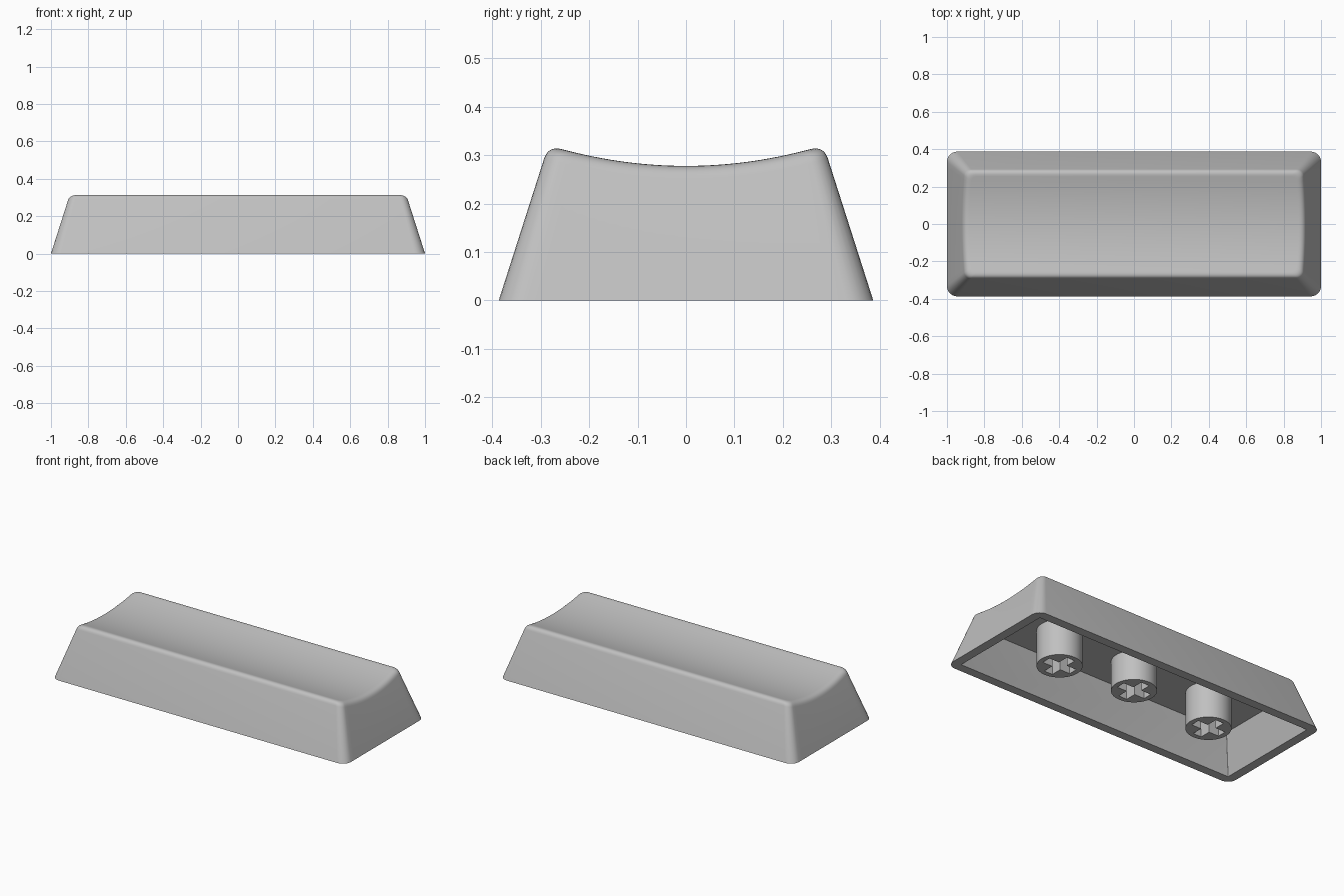
import bpy, bmesh, math
from mathutils import Vector

if "Cube" in bpy.data.objects:
    bpy.data.objects.remove(bpy.data.objects["Cube"])

HX, HY, SLOPE = 1.0, 0.387, 0.32      # base half sizes, wall lean
SIDE, ARC = 24, 6                     # points along an end, per corner

grey = bpy.data.materials.new("light grey")
grey.diffuse_color = (0.53, 0.53, 0.53, 1)
grey.use_nodes = True
grey.node_tree.nodes["Principled BSDF"].inputs["Base Color"].default_value = grey.diffuse_color


def outline(inset, radius):
    """Right half of a rounded rectangle, front to back."""
    x, y = HX - inset - radius, HY - inset - radius
    arc = [math.pi / 2 * i / ARC for i in range(ARC + 1)]
    front = [(x + radius * math.sin(a), -y - radius * math.cos(a)) for a in arc]
    side = [(x + radius, y * (2 * i / SIDE - 1)) for i in range(1, SIDE)]
    back = [(px, -py) for px, py in reversed(front)]
    return front + side + back


def wall_radius(inset):
    return 0.055 - 0.2 * inset


def dish(y):
    return 0.278 + y * y / 1.9


def wall_point(i, z):
    x, y = outline(SLOPE * z, wall_radius(SLOPE * z))[i]
    return Vector((x, y, z))


def flat_ring(inset, radius, z):
    return [Vector((x, y, z)) for x, y in outline(inset, radius)]


def finish(obj):
    obj.data.materials.clear()
    obj.data.materials.append(grey)
    bpy.ops.object.select_all(action='DESELECT')
    obj.select_set(True)
    bpy.context.view_layer.objects.active = obj
    bpy.ops.object.shade_smooth_by_angle(angle=math.radians(30))


# Rings from the cavity ceiling, down under the rim, up the wall and over the edge
count = len(outline(0, 0.05))
rings = [flat_ring(0.125, 0.003, 0.22), flat_ring(0.055, 0.003, 0),
         flat_ring(0, wall_radius(0), 0)]
bends = []
for i in range(count):
    z = 0.3
    for _ in range(8):                # where the wall meets the dish
        z = dish(wall_point(i, z).y)
    low, corner = wall_point(i, z - 0.027), wall_point(i, z)
    d = SLOPE * z + 0.03
    x, y = outline(d, wall_radius(d))[i]
    top = Vector((x, y, dish(y)))
    bends.append([low * (1 - t) ** 2 + corner * 2 * t * (1 - t) + top * t * t
                  for t in (k / 6 for k in range(7))])
rings += [list(r) for r in zip(*bends)]

# Hollow cap shell
bm = bmesh.new()
loops = []
for ring in rings:
    right = [bm.verts.new(p) for p in ring]
    left = [bm.verts.new((-p.x, p.y, p.z)) for p in ring]
    loops.append(right + left[::-1])
n = 2 * count
for a, b in zip(loops, loops[1:]):
    for i in range(n):
        j = (i + 1) % n
        bm.faces.new((a[i], a[j], b[j], b[i]))
for loop in (loops[0], loops[-1]):    # ceiling and dished top, in strips
    for i in range(count - 1):
        bm.faces.new((loop[i], loop[i + 1], loop[n - 2 - i], loop[n - 1 - i]))
bmesh.ops.recalc_face_normals(bm, faces=bm.faces)
mesh = bpy.data.meshes.new("cap_shell")
bm.to_mesh(mesh)
bm.free()
shell = bpy.data.objects.new("cap_shell", mesh)
bpy.context.collection.objects.link(shell)
finish(shell)


# Round sockets with a cross-shaped hole
def socket(name, x, bottom, top=0.222, radius=0.125, arm=0.095, half=0.028):
    curve = bpy.data.curves.new(name, 'CURVE')
    curve.dimensions, curve.fill_mode = '2D', 'BOTH'
    curve.extrude = (top - bottom) / 2
    circle = [(radius * math.cos(math.tau * k / 48),
               radius * math.sin(math.tau * k / 48)) for k in range(48)]
    cross = []
    for q in range(4):
        c, s = round(math.cos(q * math.pi / 2)), round(math.sin(q * math.pi / 2))
        for u, v in ((arm, -half), (arm, half), (half, half)):
            cross.append((c * u - s * v, s * u + c * v))
    for pts in (circle, cross):
        spline = curve.splines.new('POLY')
        spline.points.add(len(pts) - 1)
        for p, (u, v) in zip(spline.points, pts):
            p.co = (u, v, 0, 1)
        spline.use_cyclic_u = True
    obj = bpy.data.objects.new(name, curve)
    obj.location = (x, 0, (top + bottom) / 2)
    bpy.context.collection.objects.link(obj)
    bpy.ops.object.select_all(action='DESELECT')
    obj.select_set(True)
    bpy.context.view_layer.objects.active = obj
    bpy.ops.object.convert(target='MESH')
    obj = bpy.context.view_layer.objects.active
    bm = bmesh.new()
    bm.from_mesh(obj.data)
    bmesh.ops.remove_doubles(bm, verts=bm.verts, dist=1e-5)
    bmesh.ops.recalc_face_normals(bm, faces=bm.faces)
    bm.to_mesh(obj.data)
    bm.free()
    finish(obj)


socket("left_socket", -0.527, 0.0)
socket("middle_socket", 0, 0.04)
socket("right_socket", 0.527, 0.0)
